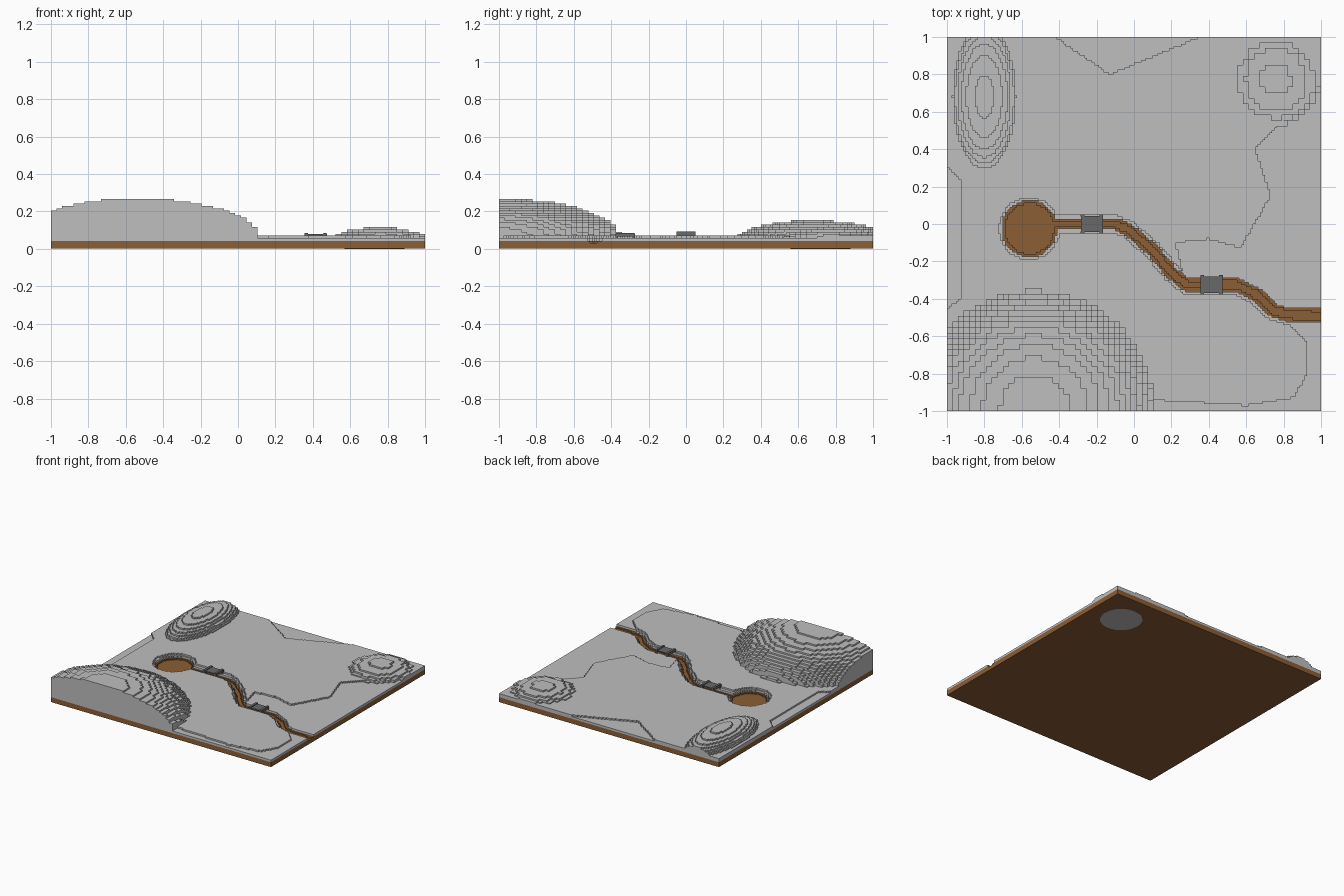
import bpy, bmesh, math
from mathutils import Vector

if "Cube" in bpy.data.objects:
    bpy.data.objects.remove(bpy.data.objects["Cube"])


def material(name, r, g, b):
    m = bpy.data.materials.new(name)
    m.diffuse_color = (r, g, b, 1)
    m.use_nodes = True
    m.node_tree.nodes["Principled BSDF"].inputs["Base Color"].default_value = (r, g, b, 1)
    return m


STONE = material("light grey", 0.52, 0.52, 0.52)
SOIL = material("earth brown", 0.26, 0.113, 0.035)
BRIDGE = material("dark grey", 0.14, 0.14, 0.14)
STEP = 0.0125


def finish(name, bm, mat):
    mesh = bpy.data.meshes.new(name)
    bm.to_mesh(mesh)
    bm.free()
    mesh.materials.append(mat)
    ob = bpy.data.objects.new(name, mesh)
    bpy.context.collection.objects.link(ob)


def add_box(bm, lo, hi):
    lo, hi = Vector(lo), Vector(hi)
    verts = bmesh.ops.create_cube(bm, size=1)["verts"]
    bmesh.ops.scale(bm, verts=verts, vec=hi - lo)
    bmesh.ops.translate(bm, verts=verts, vec=(lo + hi) / 2)


def columns(name, mat, cell, bottom, height):
    """Blocky height field: flat cell tops plus walls down to lower neighbours."""
    n = round(2 / cell)
    size = 2 / n
    top = {}
    for i in range(n):
        for j in range(n):
            z = height((i + 0.5) * size - 1, (j + 0.5) * size - 1)
            if z is not None and z > bottom:
                top[i, j] = z
    bm = bmesh.new()
    for (i, j), z in top.items():
        x, y = i * size - 1, j * size - 1
        ring = [(x, y), (x + size, y), (x + size, y + size), (x, y + size)]
        bm.faces.new([bm.verts.new((*p, z)) for p in ring])
        for k, (di, dj) in enumerate([(0, -1), (1, 0), (0, 1), (-1, 0)]):
            low = top.get((i + di, j + dj), bottom)
            if low < z:
                a, b = ring[k], ring[(k + 1) % 4]
                quad = [(*a, low), (*b, low), (*b, z), (*a, z)]
                bm.faces.new([bm.verts.new(p) for p in quad])
    finish(name, bm, mat)


# River course and pond
COURSE = [Vector(p) for p in [(-0.45, 0), (-0.1, 0), (-0.03, -0.03), (0.1, -0.14),
                              (0.2, -0.26), (0.28, -0.325), (0.55, -0.325), (0.66, -0.38),
                              (0.74, -0.46), (0.82, -0.485), (1.1, -0.495)]]


def water_distance(x, y):
    """Distance outside the bank of the river or pond, negative inside."""
    p = Vector((x, y))
    d = math.hypot((x + 0.56) / 0.145, (y + 0.025) / 0.15) * 0.147 - 0.147
    width = 0.031 + 0.004 * x
    for a, b in zip(COURSE, COURSE[1:]):
        ab = b - a
        t = min(1, max(0, (p - a).dot(ab) / ab.length_squared))
        d = min(d, (p - a - ab * t).length - width)
    return d


# Shallow lower terraces along the edges of the ground
LOW_AREAS = [
    [(0.1, -0.94), (0.6, -0.97), (0.85, -0.93), (0.93, -0.8), (0.93, -0.63),
     (0.77, -0.48), (1, -0.48), (1, -1), (0.1, -1)],
    [(0.22, -0.1), (0.4, -0.08), (0.57, -0.13), (0.73, 0.15), (0.65, 0.4),
     (1, 0.75), (1, -0.5), (0.75, -0.46), (0.55, -0.32), (0.28, -0.32)],
    [(-0.42, 1), (-0.13, 0.8), (0.35, 1)],
    [(-1, -0.45), (-0.93, -0.4), (-0.93, 0.24), (-1, 0.3)],
]


def inside(x, y, poly):
    hit = False
    for (ax, ay), (bx, by) in zip(poly, poly[1:] + poly[:1]):
        if (ay > y) != (by > y) and x < ax + (y - ay) * (bx - ax) / (by - ay):
            hit = not hit
    return hit


def ground_height(x, y):
    d = water_distance(x, y)
    if d < 0:
        return None
    if d < 0.015 or any(inside(x, y, poly) for poly in LOW_AREAS):
        return 0.058
    return 0.071


def soil_height(x, y):
    d = water_distance(x, y)
    return 0.041 if d > -0.014 else None


# Brown base slab, soil with the stream bed, and grey ground above
bm = bmesh.new()
add_box(bm, (-1, -1, 0.001), (1, 1, 0.031))
finish("base_slab", bm, SOIL)
columns("soil_layer", SOIL, STEP, 0.031, soil_height)
columns("ground_layer", STONE, STEP, 0.041, ground_height)


# Terraced hills
def hill(name, cell, cx, cy, cz, rx, ry, rz):
    def height(x, y):
        q = 1 - ((x - cx) / rx) ** 2 - ((y - cy) / ry) ** 2
        if q <= 0:
            return None
        return round((cz + rz * math.sqrt(q)) / STEP) * STEP + 0.004
    columns(name, STONE, cell, 0.041, height)


hill("front_hill", 0.03, -0.53, -1.0, 0.05, 0.645, 0.65, 0.216)
hill("back_left_hill", STEP, -0.8, 0.68, 0.035, 0.185, 0.42, 0.113)
hill("back_right_hill", 0.03, 0.76, 0.77, 0.05, 0.24, 0.24, 0.06)

# Foot of the back hill showing on the underside
bm = bmesh.new()
disc = bmesh.ops.create_cone(bm, cap_ends=True, segments=32, radius1=0.16, radius2=0.16, depth=0.004)
bmesh.ops.translate(bm, verts=disc["verts"], vec=(0.73, 0.72, 0.002))
finish("hill_foot", bm, STONE)


# Bridges: deck, side rails and end posts
def bridge(name, x, y, z):
    bm = bmesh.new()
    add_box(bm, (x - 0.058, y - 0.043, z - 0.008), (x + 0.058, y + 0.043, z))
    for s in (-1, 1):
        cx = x + s * 0.05
        add_box(bm, (cx - 0.009, y - 0.05, z - 0.015), (cx + 0.009, y + 0.05, z + 0.006))
        for t in (-1, 1):
            cy = y + t * 0.045
            add_box(bm, (cx - 0.01, cy - 0.006, 0.05), (cx + 0.01, cy + 0.006, z + 0.003))
    finish(name, bm, BRIDGE)


bridge("upper_bridge", -0.225, 0.0, 0.087)
bridge("lower_bridge", 0.415, -0.325, 0.08)
